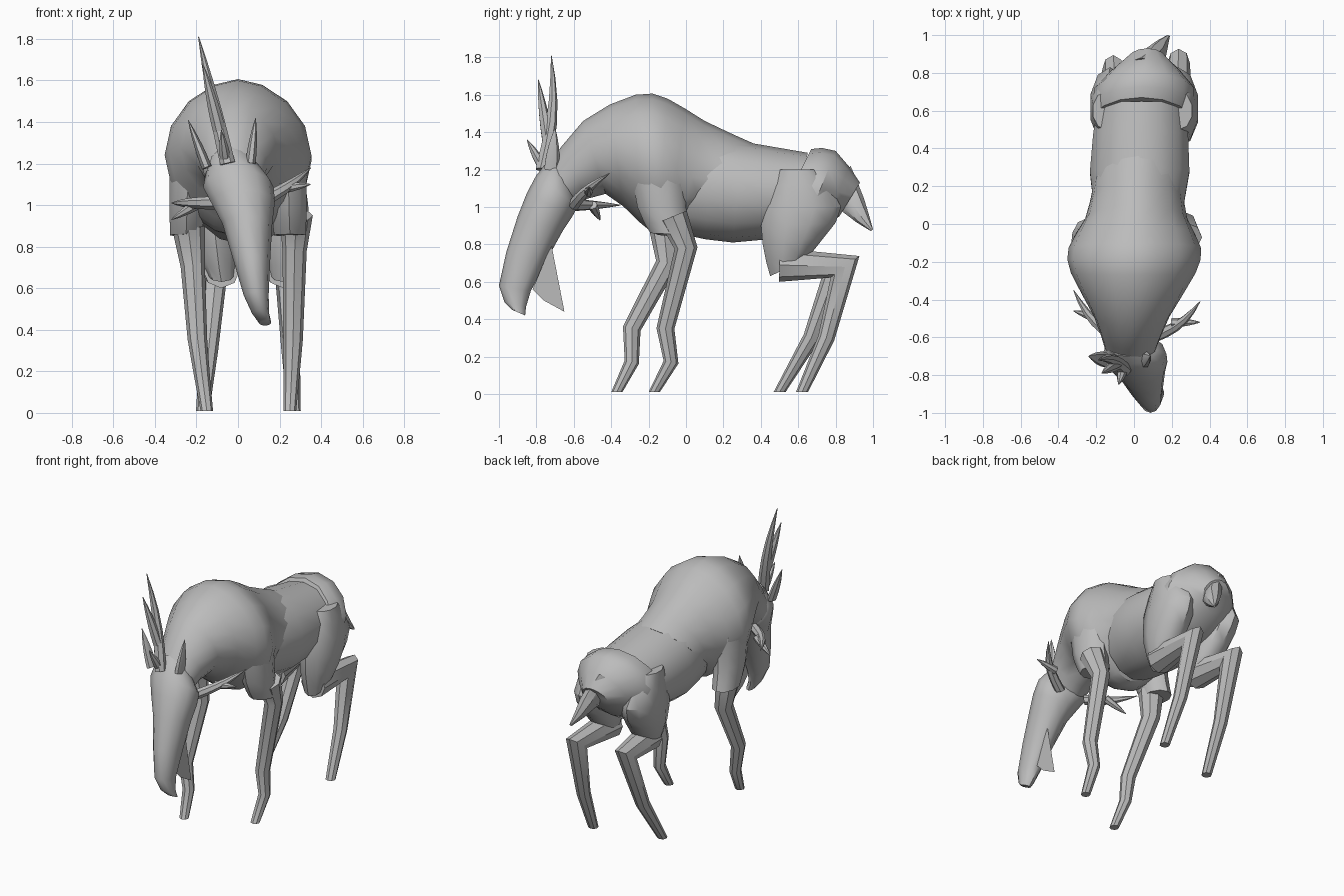
import bpy, bmesh
from math import cos, sin, pi, radians, copysign
from mathutils import Vector

cube = bpy.data.objects.get("Cube")
if cube:
    bpy.data.objects.remove(cube)

hide = bpy.data.materials.new("hide_grey")
hide.use_nodes = True
GREY = (0.5, 0.5, 0.5, 1)
hide.diffuse_color = GREY
hide.node_tree.nodes["Principled BSDF"].inputs["Base Color"].default_value = GREY


def blend(start, end, t):
    return start + (end - start) * t


def finish(name, bm):
    """Turn a bmesh into a named, grey, smooth-shaded object."""
    bmesh.ops.recalc_face_normals(bm, faces=bm.faces)
    mesh = bpy.data.meshes.new(name)
    bm.to_mesh(mesh)
    bm.free()
    mesh.materials.append(hide)
    obj = bpy.data.objects.new(name, mesh)
    bpy.context.collection.objects.link(obj)
    bpy.ops.object.select_all(action='DESELECT')
    obj.select_set(True)
    bpy.context.view_layer.objects.active = obj
    bpy.ops.object.shade_smooth_by_angle(angle=radians(40))


def skin(name, frames, sides, pinch=1.0):
    """Join elliptical rings, each given as centre, side axis and up axis."""
    bm = bmesh.new()
    loops = []
    for centre, side, up in frames:
        loop = []
        for i in range(sides):
            angle = 2 * pi * i / sides
            across = copysign(abs(sin(angle)) ** pinch, sin(angle))
            loop.append(bm.verts.new(centre + up * cos(angle) + side * across))
        loops.append(loop)
    for this, following in zip(loops, loops[1:]):
        for i in range(sides):
            j = (i + 1) % sides
            bm.faces.new((this[i], this[j], following[j], following[i]))
    bm.faces.new(loops[0])
    bm.faces.new(loops[-1])
    finish(name, bm)


def ring(half, top, low):
    """Cross-section: half width, then (y, z) of its upper and lower edge."""
    return Vector((half, *top, *low))


def loft(name, rings, start_x, end_x, sides=12, pinch=1.0):
    """Body form through a few sections, with a smooth section between each pair."""
    padded = [rings[0], *rings, rings[-1]]
    dense = []
    for before, a, b, after in zip(padded, padded[1:], padded[2:], padded[3:]):
        dense += [a, (a + b) / 2 + (a + b - before - after) / 16]
    dense.append(rings[-1])
    frames = []
    for i, (half, top_y, top_z, low_y, low_z) in enumerate(dense):
        x = blend(start_x, end_x, i / (len(dense) - 1))
        top, low = Vector((x, top_y, top_z)), Vector((x, low_y, low_z))
        frames.append(((top + low) / 2, Vector((half, 0, 0)), (top - low) / 2))
    skin(name, frames, sides, pinch)


def limb(name, path, start_x, end_x, thick, thin, lag=0):
    """Tapered, mitred leg through (y, z) joints, with a level sole."""
    last = len(path) - 1
    joints = [Vector((blend(start_x, end_x, i / last), y - lag * i / last, z))
              for i, (y, z) in enumerate(path)]
    frames = []
    for i, joint in enumerate(joints):
        radius = blend(thick, thin, (i / last) ** 0.6)
        before = (joint - joints[max(i - 1, 0)]).normalized()
        after = (joints[min(i + 1, last)] - joint).normalized()
        heading = (before + after).normalized()
        up = Vector((0, -heading.z, heading.y)).normalized()
        if i == last:
            up = Vector((0, 1, 0))
        elif i > 0:
            up /= max(heading.dot(after), 0.5)
        frames.append((joint, Vector((radius, 0, 0)), up * radius))
    skin(name, frames, sides=8)


def spike(name, base, tip, radius, bend=(0, 0, 0), flat=1.0, steps=5):
    """Curved, tapering antler branch or ear."""
    base, tip, bend = Vector(base), Vector(tip), Vector(bend)
    heading = (tip - base).normalized()
    side = heading.cross(Vector((0, 1, 0))).normalized()
    up = side.cross(heading)
    frames = []
    for i in range(steps + 1):
        t = i / steps
        r = radius * (1 - t * t) + 0.002
        frames.append((blend(base, tip, t) + bend * sin(pi * t), side * r * flat, up * r))
    skin(name, frames, sides=7)


# Trunk: humped shoulders with neck, ribcage, rump and tail
loft("shoulders_and_neck", [
    ring(half=.13, top=(-.75, 1.2), low=(-.6, 1)),
    ring(half=.2, top=(-.55, 1.46), low=(-.43, 1.07)),
    ring(half=.33, top=(-.27, 1.6), low=(-.25, .92)),
    ring(half=.35, top=(-.1, 1.58), low=(-.15, .85)),
    ring(half=.27, top=(.1, 1.46), low=(-.04, .86)),
    ring(half=.24, top=(.36, 1.34), low=(0, .95)),
], start_x=-.02, end_x=.02, sides=16, pinch=1.15)
loft("ribcage", [
    ring(half=.22, top=(0, 1.4), low=(0, .85)),
    ring(half=.27, top=(.3, 1.35), low=(.25, .81)),
    ring(half=.24, top=(.65, 1.29), low=(.6, .85)),
], start_x=.02, end_x=.04, sides=14)
loft("rump", [
    ring(half=.26, top=(.67, 1.31), low=(.43, .83)),
    ring(half=.27, top=(.8, 1.3), low=(.6, .8)),
    ring(half=.1, top=(.93, 1.13), low=(.82, .95)),
], start_x=.04, end_x=.07, sides=14)
loft("tail", [
    ring(half=.05, top=(.88, 1.22), low=(.8, 1.1)),
    ring(half=.06, top=(.95, 1.05), low=(.83, .98)),
    ring(half=.01, top=(1, .88), low=(.99, .87)),
], start_x=.04, end_x=.18, sides=8)

# Head, bowed and turned to the left, with a thin beard under the jaw
loft("head", [
    ring(half=.1, top=(-.7, 1.28), low=(-.6, 1.1)),
    ring(half=.17, top=(-.8, 1.17), low=(-.58, 1)),
    ring(half=.12, top=(-.9, .95), low=(-.66, .87)),
    ring(half=.06, top=(-1, .58), low=(-.83, .55)),
    ring(half=.03, top=(-.93, .45), low=(-.86, .42)),
], start_x=-.04, end_x=.13)
beard = bmesh.new()
beard.faces.new([beard.verts.new((.1, y, z)) for y, z in
                 ((-.82, .56), (-.72, .8), (-.65, .44), (-.76, .5))])
finish("beard", beard)

# Hind legs: the right one stands further forward and closer in
hind_path = [(.5, .69), (.85, .68), (.75, .3), (.62, .01)]
for side, hip, knee, foot, lag in (("left", .24, .22, .27, 0), ("right", -.15, -.08, -.17, .12)):
    loft(side + "_thigh", [
        ring(half=.07, top=(.5, 1.2), low=(.7, 1.2)),
        ring(half=.11, top=(.41, 1), low=(.83, 1)),
        ring(half=.11, top=(.41, .8), low=(.74, .84)),
        ring(half=.07, top=(.45, .63), low=(.64, .72)),
    ], start_x=hip, end_x=knee, sides=10)
    limb(side + "_hind_leg", hind_path, knee, foot, thick=.09, thin=.032, lag=lag)

# Forelegs: upper arm sleeve with the leg coming out of it
left_path = [(-.07, .95), (0, .78), (-.11, .35), (-.08, .17), (-.17, .01)]
right_path = [(-.12, .9), (-.1, .7), (-.29, .35), (-.29, .17), (-.37, .01)]
for side, sign, path in (("left", 1, left_path), ("right", -1, right_path)):
    loft(side + "_upper_arm", [
        ring(half=.09, top=(-.3, 1.25), low=(0, 1.2)),
        ring(half=.09, top=(-.26, 1), low=(0, 1)),
        ring(half=.08, top=(-.19, .86), low=(.03, .85)),
    ], start_x=.24 * sign, end_x=.25 * sign, sides=10)
    limb(side + "_foreleg", path, start_x=.02 + .26 * sign, end_x=.05 + .2 * sign,
         thick=.08, thin=.03)

# Tall forked antler on the crown
spike("tall_antler", (-.05, -.77, 1.2), (-.19, -.72, 1.81), radius=.035, bend=(0, .03, 0))
spike("tall_antler_fork", (-.09, -.74, 1.36), (-.17, -.79, 1.68), radius=.03)
spike("tall_antler_tine", (-.06, -.77, 1.22), (-.08, -.85, 1.36), radius=.025)

# Low antlers beside the jaw: the right one droops and reaches further back
for side, sign, offset in (("left", 1, Vector()), ("right", -1, Vector((.03, .06, -.17)))):
    root = Vector((.1 * sign, -.6, 1.01))
    main = Vector((.35 * sign, -.41, 1.18)) + offset
    fork = Vector((.35 * sign, -.52, 1.1)) + offset
    bend = Vector((.02 * sign, -.02, 0))
    spike(side + "_low_antler", root, main, radius=.03, bend=bend)
    spike(side + "_low_antler_fork", blend(root, main, .4), fork, radius=.024)

# Leaf shaped ears
spike("left_ear", (.06, -.72, 1.2), (.085, -.7, 1.42), radius=.04, flat=.6)
spike("right_ear", (-.15, -.72, 1.18), (-.24, -.7, 1.41), radius=.04, flat=.6)
